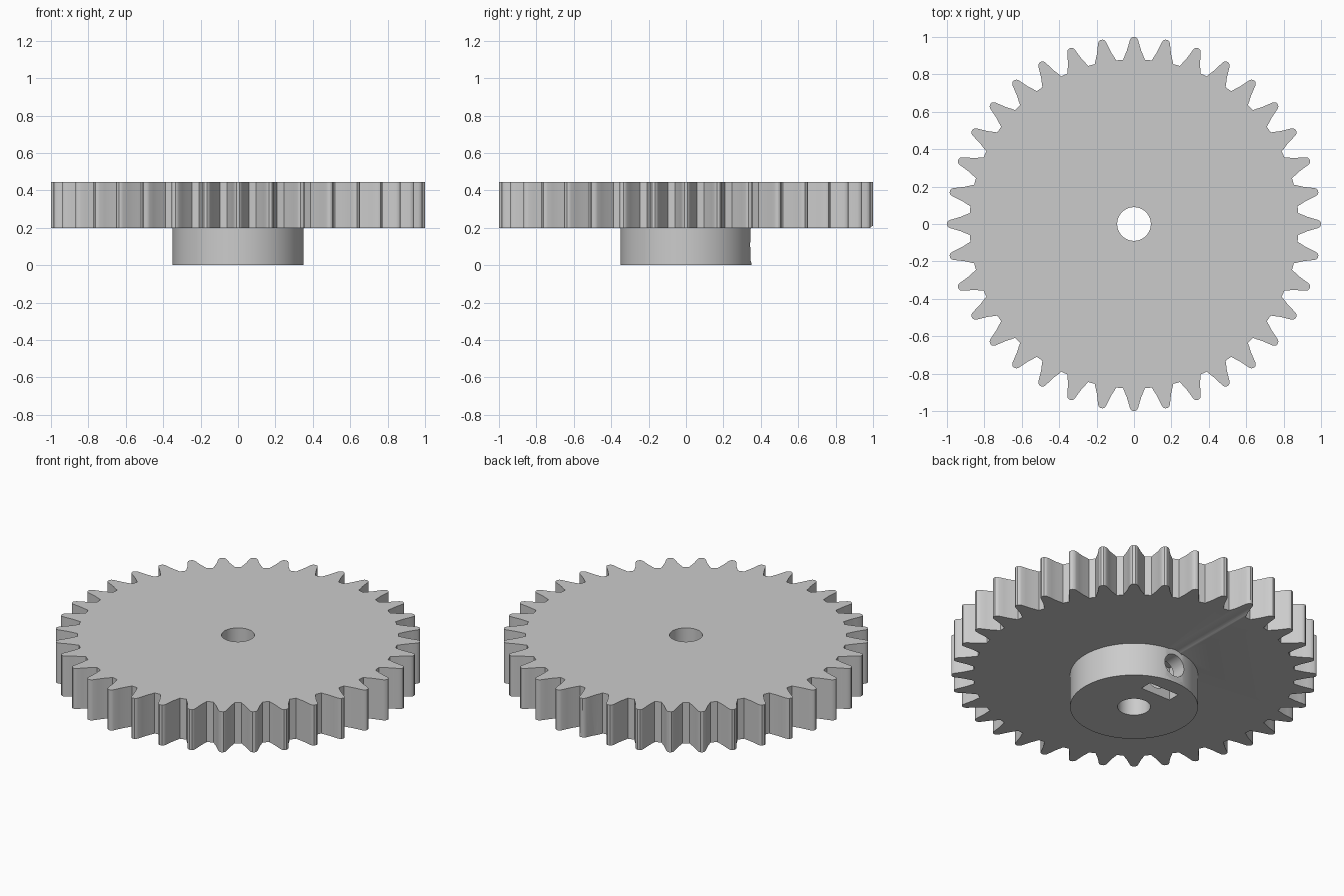
import bpy, bmesh, math
from mathutils import Matrix, Vector

if "Cube" in bpy.data.objects:
    bpy.data.objects.remove(bpy.data.objects["Cube"], do_unlink=True)

TEETH = 36
HUB_TOP, GEAR_TOP = 0.2, 0.445
HUB_R, BORE_R = 0.35, 0.09
SCREW_Z = 0.11

grey = bpy.data.materials.new("plain grey")
grey.use_nodes = True
grey.diffuse_color = (0.6, 0.6, 0.6, 1)
grey.node_tree.nodes["Principled BSDF"].inputs["Base Color"].default_value = (0.6, 0.6, 0.6, 1)


def make_object(name, bm):
    bmesh.ops.recalc_face_normals(bm, faces=bm.faces)
    mesh = bpy.data.meshes.new(name)
    bm.to_mesh(mesh)
    bm.free()
    mesh.materials.append(grey)
    obj = bpy.data.objects.new(name, mesh)
    bpy.context.collection.objects.link(obj)
    return obj


def prism(name, outline, z0, z1):
    bm = bmesh.new()
    base = bm.faces.new([bm.verts.new((x, y, z0)) for x, y in outline])
    top = bmesh.ops.extrude_face_region(bm, geom=[base])["geom"]
    bmesh.ops.translate(bm, vec=(0, 0, z1 - z0),
                        verts=[g for g in top if isinstance(g, bmesh.types.BMVert)])
    return make_object(name, bm)


def circle(radius, sides):
    return [(radius * math.cos(math.tau * i / sides), radius * math.sin(math.tau * i / sides))
            for i in range(sides)]


def y_cylinder(name, radius, y0, y1):
    obj = prism(name, circle(radius, 48), y0, y1)
    obj.data.transform(Matrix.Translation((0, 0, SCREW_Z)) @ Matrix.Rotation(-math.pi / 2, 4, "X"))
    return obj


def cut(target, cutters):
    bpy.context.view_layer.objects.active = target
    for cutter in cutters:
        cutter.hide_render = True
        mod = target.modifiers.new("cut", "BOOLEAN")
        mod.operation = "DIFFERENCE"
        mod.solver = "EXACT"
        mod.object = cutter
        bpy.ops.object.modifier_apply(modifier=mod.name)


# Toothed wheel: one tooth flank mirrored, then repeated round the rim
flank = [(0.878, 0.058), (0.897, 0.051), (0.925, 0.039), (0.955, 0.030),
         (0.983, 0.022), (0.994, 0.016), (1.0, 0.007)]
tooth = [(r, -w) for r, w in flank] + [(r, w) for r, w in reversed(flank)]
rim = []
for i in range(TEETH):
    turn = Matrix.Rotation(math.tau * i / TEETH, 2)
    rim += [tuple(turn @ Vector(p)) for p in tooth]
gear = prism("gear_wheel", rim, HUB_TOP, GEAR_TOP)

# Hub below the wheel
hub = prism("hub", circle(HUB_R, 96), 0, HUB_TOP)

# Cutters: shaft bore, set screw hole, screwdriver channel, nut pocket
bore = prism("bore_cutter", circle(BORE_R, 64), -0.1, 0.6)
screw = y_cylinder("screw_hole_cutter", 0.068, 0.02, 0.5)
channel = y_cylinder("channel_cutter", 0.1, 0.345, 1.2)
pocket = prism("nut_pocket_cutter",
               [(-0.1, 0.183), (0.1, 0.183), (0.1, 0.257), (-0.1, 0.257)], -0.1, 0.3)

cut(gear, [bore, channel])
cut(hub, [bore, screw, channel, pocket])

for helper in (bore, screw, channel, pocket):
    bpy.data.objects.remove(helper, do_unlink=True)

# Smooth round walls, sharp rims
bpy.ops.object.select_all(action="DESELECT")
for part in (gear, hub):
    part.select_set(True)
bpy.context.view_layer.objects.active = gear
bpy.ops.object.shade_smooth_by_angle(angle=math.radians(30))
